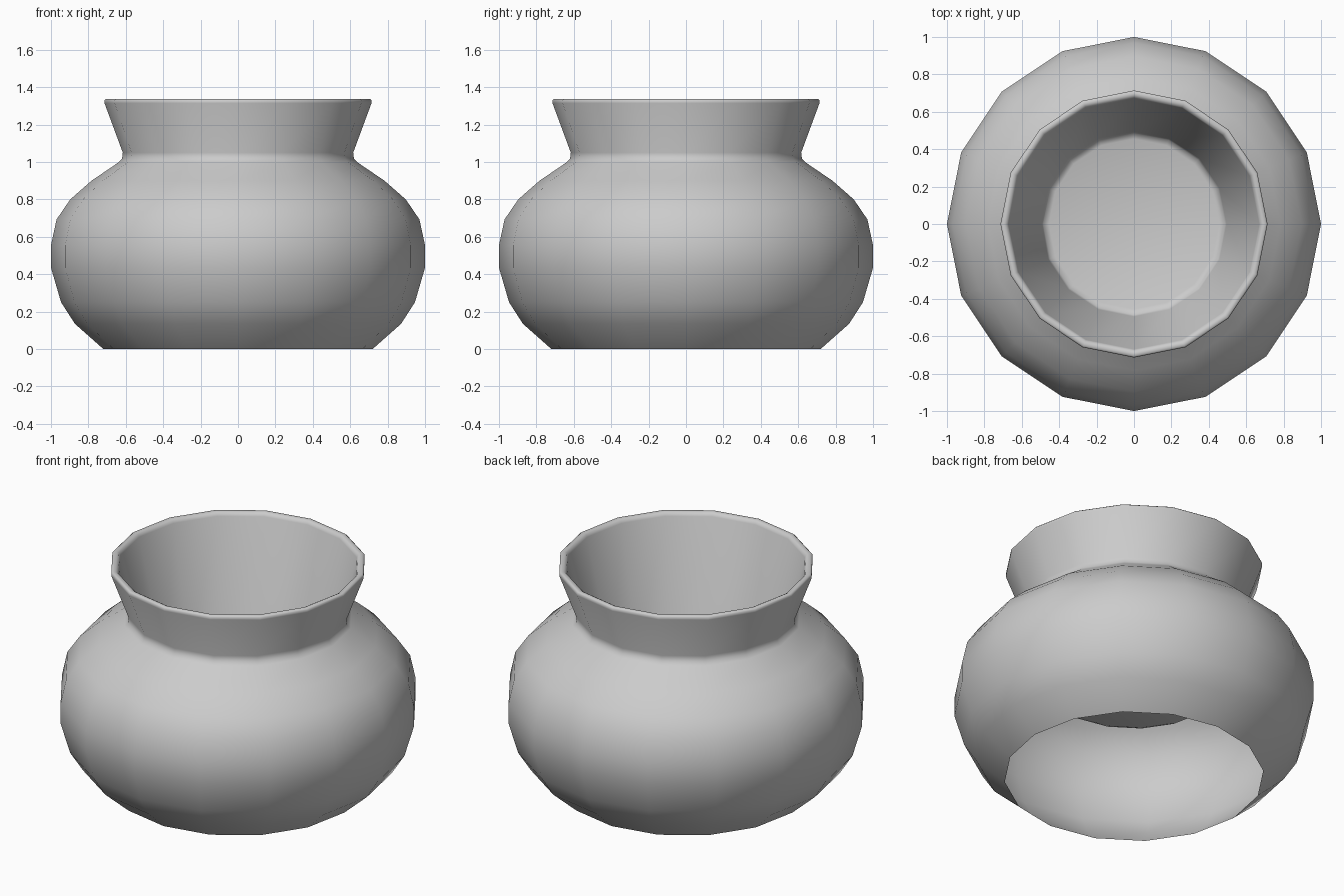
import bpy, bmesh, math

if "Cube" in bpy.data.objects:
    bpy.data.objects.remove(bpy.data.objects["Cube"])

SIDES = 16

# Outer wall, open at the base, from the foot up to the rim: (radius, z)
outer = [(0.72, 0), (0.872, 0.135), (0.946, 0.25), (1.0, 0.435), (1.0, 0.555),
         (0.97, 0.693), (0.897, 0.80), (0.783, 0.90), (0.639, 0.998),
         (0.62, 1.018), (0.616, 1.05), (0.714, 1.315)]
# Rounded lip, then the tapered inner cup down to its raised floor
inner = [(0.714, 1.33), (0.706, 1.337), (0.69, 1.337), (0.677, 1.33), (0.67, 1.315),
         (0.495, 0.61), (0.485, 0.585), (0.455, 0.574)]


def lathe(name, profile):
    bm = bmesh.new()
    rings = []
    for r, z in profile:
        rings.append([bm.verts.new((r * math.cos(2 * math.pi * i / SIDES),
                                    r * math.sin(2 * math.pi * i / SIDES), z))
                      for i in range(SIDES)])
    for low, high in zip(rings, rings[1:]):
        for i in range(SIDES):
            j = (i + 1) % SIDES
            bm.faces.new((low[i], low[j], high[j], high[i]))
    bm.faces.new(rings[-1])  # cup floor
    for f in bm.faces:
        f.smooth = True
    mesh = bpy.data.meshes.new(name)
    bm.to_mesh(mesh)
    bm.free()
    obj = bpy.data.objects.new(name, mesh)
    bpy.context.collection.objects.link(obj)
    return obj


# Pot body, neck, lip and inner cup as one turned surface
lathe("pot", outer + inner)
